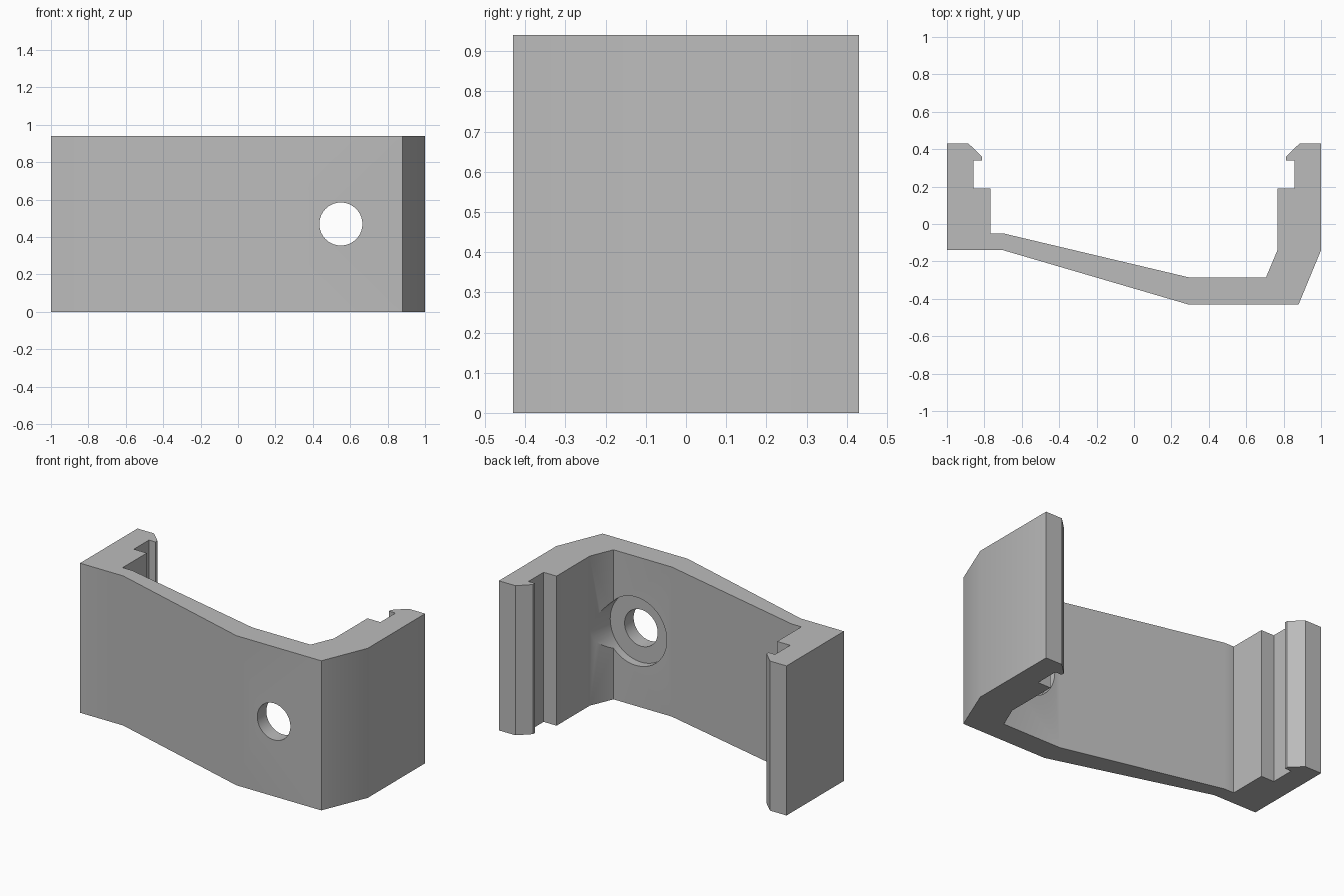
import bpy, bmesh, math

cube = bpy.data.objects.get("Cube")
if cube:
    bpy.data.objects.remove(cube, do_unlink=True)

HEIGHT = 0.94
HOLE_X, HOLE_Z = 0.55, HEIGHT / 2

grey = bpy.data.materials.new("plain_grey")
grey.use_nodes = True
colour = (0.5, 0.5, 0.5, 1)
grey.diffuse_color = colour
grey.node_tree.nodes["Principled BSDF"].inputs["Base Color"].default_value = colour


def new_object(name, bm):
    bmesh.ops.recalc_face_normals(bm, faces=bm.faces)
    mesh = bpy.data.meshes.new(name)
    bm.to_mesh(mesh)
    bm.free()
    mesh.materials.append(grey)
    obj = bpy.data.objects.new(name, mesh)
    bpy.context.collection.objects.link(obj)
    return obj


def extrude_profile(name, points, height):
    bm = bmesh.new()
    face = bm.faces.new([bm.verts.new((x, y, 0)) for x, y in points])
    ext = bmesh.ops.extrude_face_region(bm, geom=[face])["geom"]
    top = [v for v in ext if isinstance(v, bmesh.types.BMVert)]
    bmesh.ops.translate(bm, verts=top, vec=(0, 0, height))
    return new_object(name, bm)


def bore(target, name, radius, y0, y1):
    # Cylindrical cutter along y
    bpy.ops.mesh.primitive_cylinder_add(
        vertices=64, radius=radius, depth=y1 - y0,
        location=(HOLE_X, (y0 + y1) / 2, HOLE_Z), rotation=(math.pi / 2, 0, 0))
    cutter = bpy.context.object
    cutter.name = name
    cutter.hide_render = True
    cutter.data.materials.append(grey)
    mod = target.modifiers.new(name, 'BOOLEAN')
    mod.operation = 'DIFFERENCE'
    mod.solver = 'EXACT'
    mod.object = cutter
    bpy.context.view_layer.objects.active = target
    bpy.ops.object.modifier_apply(modifier=mod.name)
    bpy.data.objects.remove(cutter, do_unlink=True)


# Snap hook with its stepped shoulder, shared by both arms (right-hand side x > 0)
hook = [(1, 0.43), (0.885, 0.43), (0.812, 0.36), (0.812, 0.34),
        (0.857, 0.34), (0.857, 0.19), (0.767, 0.19)]
outer = [(-1, -0.14), (-0.7, -0.14), (0.29, -0.43), (0.88, -0.43), (1, -0.14)]
inner = [(0.767, -0.14), (0.705, -0.287), (0.3, -0.287), (-0.7, -0.05), (-0.767, -0.05)]
mirrored_hook = [(-x, y) for x, y in reversed(hook)]

bracket = extrude_profile("clip_bracket", outer + hook + inner + mirrored_hook, HEIGHT)

# Screw hole and its countersunk seat
bore(bracket, "screw_hole", 0.115, -0.6, -0.1)
bore(bracket, "washer_seat", 0.215, -0.34, 0.05)

bpy.ops.object.select_all(action='DESELECT')
bracket.select_set(True)
bpy.context.view_layer.objects.active = bracket
bpy.ops.object.shade_smooth_by_angle(angle=math.radians(30))
